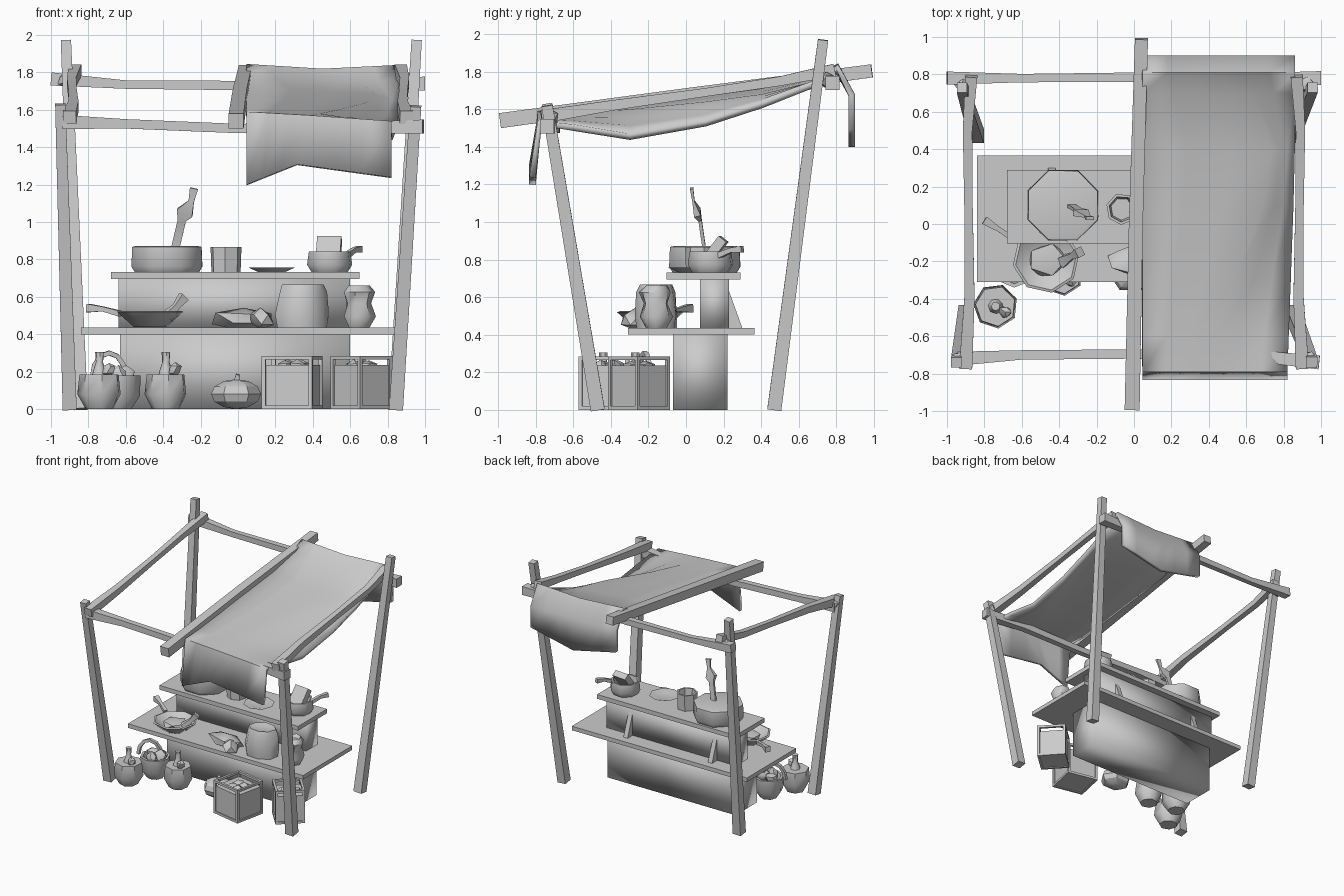
import bpy, bmesh, math, random
from mathutils import Vector, Matrix

random.seed(4)
cube = bpy.data.objects.get("Cube")
if cube:
    bpy.data.objects.remove(cube, do_unlink=True)

SHADE = (0.6, 0.6, 0.6, 1)
grey = bpy.data.materials.new("plain_grey")
grey.use_nodes = True
grey.diffuse_color = SHADE
grey.node_tree.nodes["Principled BSDF"].inputs["Base Color"].default_value = SHADE


def finish(name, bm, loc=(0, 0, 0), turn=0, angle=30, closed=True):
    if closed:
        bmesh.ops.recalc_face_normals(bm, faces=bm.faces)
    mesh = bpy.data.meshes.new(name)
    bm.to_mesh(mesh)
    bm.free()
    mesh.materials.append(grey)
    ob = bpy.data.objects.new(name, mesh)
    ob.location = loc
    ob.rotation_euler.z = math.radians(turn)
    bpy.context.collection.objects.link(ob)
    bpy.ops.object.select_all(action='DESELECT')
    ob.select_set(True)
    bpy.context.view_layer.objects.active = ob
    bpy.ops.object.shade_smooth_by_angle(angle=math.radians(angle))
    return ob


def add_box(bm, lo, hi):
    lo, hi = Vector(lo), Vector(hi)
    mat = Matrix.Translation((lo + hi) / 2) @ Matrix.Diagonal((*(hi - lo), 1))
    bmesh.ops.create_cube(bm, size=1, matrix=mat)


def box(name, lo, hi, angle=30):
    bm = bmesh.new()
    add_box(bm, lo, hi)
    return finish(name, bm, angle=angle)


def beam(name, points, widths, ref=(0, 0, 1), flat=1.0):
    """Square timber following a path, one width per point."""
    bm = bmesh.new()
    pts = [Vector(p) for p in points]
    rings = []
    for i, p in enumerate(pts):
        d = (pts[min(i + 1, len(pts) - 1)] - pts[max(i - 1, 0)]).normalized()
        u = d.cross(Vector(ref)).normalized()
        v = u.cross(d)
        w = widths[i] / 2
        rings.append([bm.verts.new(p + u * a * w + v * b * w * flat)
                      for a, b in ((-1, -1), (1, -1), (1, 1), (-1, 1))])
    for r, s in zip(rings, rings[1:]):
        for k in range(4):
            bm.faces.new((r[k], r[(k + 1) % 4], s[(k + 1) % 4], s[k]))
    bm.faces.new(rings[0])
    bm.faces.new(rings[-1])
    return finish(name, bm)


def lathe(name, profile, sides, loc, turn=0, jitter=0.0, stretch=1.0):
    """Turned shape from (radius, height) pairs, capped at both ends."""
    bm = bmesh.new()
    rings = []
    for r, z in profile:
        ring = []
        for k in range(sides):
            a = math.tau * k / sides
            q = r * (1 + random.uniform(-jitter, jitter))
            ring.append(bm.verts.new((q * math.cos(a), q * math.sin(a) * stretch, z)))
        rings.append(ring)
    for r, s in zip(rings, rings[1:]):
        for k in range(sides):
            bm.faces.new((r[k], r[(k + 1) % sides], s[(k + 1) % sides], s[k]))
    bm.faces.new(rings[0])
    bm.faces.new(rings[-1])
    return finish(name, bm, loc, turn, angle=50)


def lump(name, loc, size, turn=0, rough=0.15):
    bm = bmesh.new()
    bmesh.ops.create_icosphere(bm, subdivisions=1, radius=1)
    for v in bm.verts:
        v.co *= 1 + random.uniform(-rough, rough)
        v.co = Vector(c * s for c, s in zip(v.co, size))
    return finish(name, bm, loc, turn, angle=40)


# Leaning corner posts
FORWARD = (0, 1, 0)
beam("post_front_right", [(-0.9, -0.47, 0), (-0.95, -0.74, 1.63)], [0.075, 0.055], FORWARD)
beam("post_front_left", [(0.845, -0.47, 0), (0.95, -0.74, 1.62)], [0.075, 0.06], FORWARD)
beam("post_back_right", [(-0.84, 0.47, 0), (-0.92, 0.73, 1.97)], [0.075, 0.055], FORWARD)
beam("post_back_left", [(0.84, 0.47, 0), (0.955, 0.73, 1.97)], [0.075, 0.055], FORWARD)

# Roof beams
beam("beam_front", [(-0.94, -0.72, 1.535), (-0.6, -0.7, 1.525), (0, -0.695, 1.5),
                    (0.6, -0.7, 1.505), (0.99, -0.74, 1.51)], [0.075, 0.05, 0.05, 0.055, 0.075])
beam("beam_back", [(-1, 0.78, 1.765), (-0.6, 0.78, 1.735), (0, 0.785, 1.73),
                   (0.6, 0.78, 1.735), (1, 0.78, 1.74)], [0.07, 0.045, 0.05, 0.05, 0.075])
for side, s in (("right", -1), ("left", 1)):
    beam("beam_side_" + side, [(0.9 * s, -0.77, 1.56), (0.88 * s, -0.4, 1.62), (0.885 * s, 0.1, 1.69),
                               (0.89 * s, 0.5, 1.75), (0.87 * s, 0.79, 1.81)], [0.07, 0.055, 0.045, 0.05, 0.065])
    lump("lashing_front_" + side, (0.94 * s, -0.72, 1.56), (0.04, 0.04, 0.04))
    lump("lashing_back_" + side, (0.92 * s, 0.75, 1.76), (0.045, 0.045, 0.045))
beam("beam_centre", [(-0.01, -0.99, 1.54), (0.01, 0, 1.675), (0.04, 0.99, 1.805)], [0.08, 0.075, 0.07])

# Draped awning: each row gives y, heights at inner edge, crease and outer edge, and the crease's place
rows = [(-0.835, 1.2, 1.31, 1.24, 0.35), (-0.79, 1.59, 1.57, 1.54, 0.45), (-0.6, 1.6, 1.58, 1.52, 0.5),
        (-0.3, 1.63, 1.6, 1.47, 0.62), (0.1, 1.68, 1.64, 1.54, 0.8), (0.4, 1.72, 1.68, 1.64, 0.85),
        (0.7, 1.79, 1.75, 1.76, 0.6), (0.81, 1.845, 1.82, 1.84, 0.5), (0.9, 1.68, 1.68, 1.68, 0.5),
        (0.9, 1.49, 1.4, 1.49, 0.5)]
bm = bmesh.new()
grid = []
for y, inner, crease, outer, place in rows:
    width = 0.775 + 0.04 * min(1, max(0, (y + 0.8) / 1.1))
    cols = []
    for k in range(7):
        if k < 4:
            f = k / 3
            t, z = place * f, inner + (crease - inner) * f
        else:
            f = (k - 3) / 3
            t, z = place + (1 - place) * f, crease + (outer - crease) * f
        cols.append(bm.verts.new((0.045 + width * t, y, z)))
    grid.append(cols)
for a, b in zip(grid, grid[1:]):
    for k in range(6):
        bm.faces.new((a[k], a[k + 1], b[k + 1], b[k]))
awning = finish("awning_cloth", bm, angle=60, closed=False)
mod = awning.modifiers.new("cloth_thickness", 'SOLIDIFY')
mod.thickness = 0.035

# Counter
box("counter_base", (-0.63, -0.07, 0), (0.6, 0.22, 0.4), 120)
box("lower_shelf", (-0.84, -0.31, 0.4), (0.84, 0.365, 0.435))
box("counter_upper", (-0.64, 0.075, 0.435), (0.6, 0.23, 0.695), 120)
box("upper_shelf", (-0.68, -0.105, 0.695), (0.65, 0.29, 0.732))
for x in (-0.46, 0.35):
    bm = bmesh.new()
    tri = [bm.verts.new((x, y, z)) for y, z in ((0.23, 0.435), (0.3, 0.435), (0.23, 0.63))]
    face = bm.faces.new(tri)
    new = bmesh.ops.extrude_face_region(bm, geom=[face])["geom"]
    bmesh.ops.translate(bm, vec=(0.04, 0, 0), verts=[g for g in new if isinstance(g, bmesh.types.BMVert)])
    finish("back_bracket", bm)

# Goods on the upper shelf
lathe("big_pot", [(0.185, 0), (0.205, 0.03), (0.2, 0.135), (0.18, 0.14)], 8, (-0.38, 0.1, 0.732), 22)
beam("ladle", [(-0.34, 0.1, 0.84), (-0.3, 0.075, 1.01), (-0.285, 0.06, 1.05), (-0.25, 0.04, 1.11),
               (-0.235, 0.03, 1.18)], [0.045, 0.045, 0.09, 0.03, 0.045], FORWARD, 0.4)
lathe("cup", [(0.08, 0), (0.085, 0.135), (0.07, 0.135), (0.06, 0.04)], 7, (-0.065, 0.08, 0.732), 10)
lathe("plate", [(0.07, 0), (0.125, 0.025), (0.11, 0.025), (0.06, 0.012)], 8, (0.18, 0.03, 0.732))
lathe("small_pan", [(0.1, 0), (0.125, 0.04), (0.115, 0.11), (0.1, 0.11), (0.09, 0.06)], 8, (0.49, 0.13, 0.732), 15)
beam("small_pan_handle", [(0.58, 0.17, 0.82), (0.62, 0.24, 0.85), (0.65, 0.3, 0.855)], [0.03, 0.025, 0.035])
beam("chopped_block", [(0.48, 0.1, 0.78), (0.49, 0.2, 0.91)], [0.13, 0.13], flat=0.4)

# Goods on the lower shelf
lathe("wide_pan", [(0.09, 0), (0.18, 0.08), (0.165, 0.085), (0.08, 0.025)], 8, (-0.47, -0.19, 0.44), 10)
beam("wide_pan_handle", [(-0.63, -0.09, 0.51), (-0.72, -0.03, 0.535), (-0.8, 0.02, 0.54)], [0.03, 0.025, 0.045])
beam("pan_spoon", [(-0.38, -0.2, 0.49), (-0.33, -0.17, 0.55), (-0.29, -0.15, 0.6)], [0.06, 0.03, 0.05])
lump("pan_food", (-0.47, -0.19, 0.49), (0.11, 0.09, 0.04))
lump("loaf", (0.03, -0.2, 0.485), (0.17, 0.1, 0.06), -10, 0.2)
lump("loaf_end", (0.12, -0.27, 0.48), (0.07, 0.08, 0.055), 20, 0.2)
lathe("sack", [(0.135, 0), (0.145, 0.07), (0.13, 0.19), (0.11, 0.23), (0.06, 0.22)], 8,
      (0.345, -0.16, 0.436), 12, 0.06, 0.8)
lathe("clay_jar", [(0.055, 0), (0.085, 0.06), (0.065, 0.13), (0.085, 0.19), (0.06, 0.225), (0.04, 0.2)], 7,
      (0.645, -0.16, 0.436), 0, 0.1)

# Jugs and produce on the ground
for x, y, r in ((-0.74, -0.44, 0.12), (-0.385, -0.27, 0.115)):
    lathe("jug", [(0.075, 0), (r, 0.08), (r * 0.9, 0.185), (0.04, 0.185), (0.03, 0.22),
                  (0.02, 0.25), (0.024, 0.305)], 7, (x, y, 0), 20)
    lump("jug_stopper", (x + 0.05, y - 0.03, 0.21), (0.035, 0.035, 0.04))
lathe("basket", [(0.07, 0), (0.115, 0.07), (0.12, 0.18), (0.1, 0.18), (0.09, 0.13)], 8, (-0.64, -0.22, 0))
arch = [(-0.69 + 0.09 * math.cos(a), -0.22 + 0.03 * math.cos(a), 0.17 + 0.13 * math.sin(a))
        for a in (math.pi * k / 6 for k in range(7))]
beam("basket_handle", arch, [0.025] * 7, FORWARD)
for dx, dy in ((-0.04, 0.03), (0.04, 0.02), (0, -0.05)):
    lump("basket_fruit", (-0.64 + dx, -0.22 + dy, 0.18), (0.05, 0.05, 0.05))
bm = bmesh.new()
bmesh.ops.create_uvsphere(bm, u_segments=12, v_segments=6, radius=1)
for v in bm.verts:
    ridge = 1 + 0.07 * math.cos(6 * math.atan2(v.co.y, v.co.x))
    v.co = Vector((v.co.x * 0.125 * ridge, v.co.y * 0.11 * ridge, v.co.z * 0.08))
finish("pumpkin", bm, (-0.01, -0.25, 0.08))
beam("pumpkin_stem", [(-0.01, -0.25, 0.14), (0, -0.26, 0.185)], [0.03, 0.022], FORWARD)


# Framed crates
def crate(name, loc, w, h, turn):
    bm = bmesh.new()
    r, t = w / 2, 0.02
    for a in (-r, r - t):
        for b in (-r, r - t):
            add_box(bm, (a, b, 0), (a + t, b + t, h))
        for z in (0, h - t):
            add_box(bm, (a, -r + t, z), (a + t, r - t, z + t))
            add_box(bm, (-r + t, a, z), (r - t, a + t, z + t))
    i = r - t * 0.5
    add_box(bm, (-i, -i, 0.006), (i, i, h - 0.05))
    finish(name, bm, loc, turn)
    for k in range(4):
        a = k * math.pi / 2 + 0.6
        lump(name + "_produce", (loc[0] + 0.05 * math.cos(a), loc[1] + 0.05 * math.sin(a), h - 0.06),
             (0.05, 0.05, 0.04))


crate("crate_open", (0.29, -0.41, 0), 0.275, 0.285, -12)
crate("crate_turned", (0.66, -0.25, 0), 0.235, 0.285, 42)
